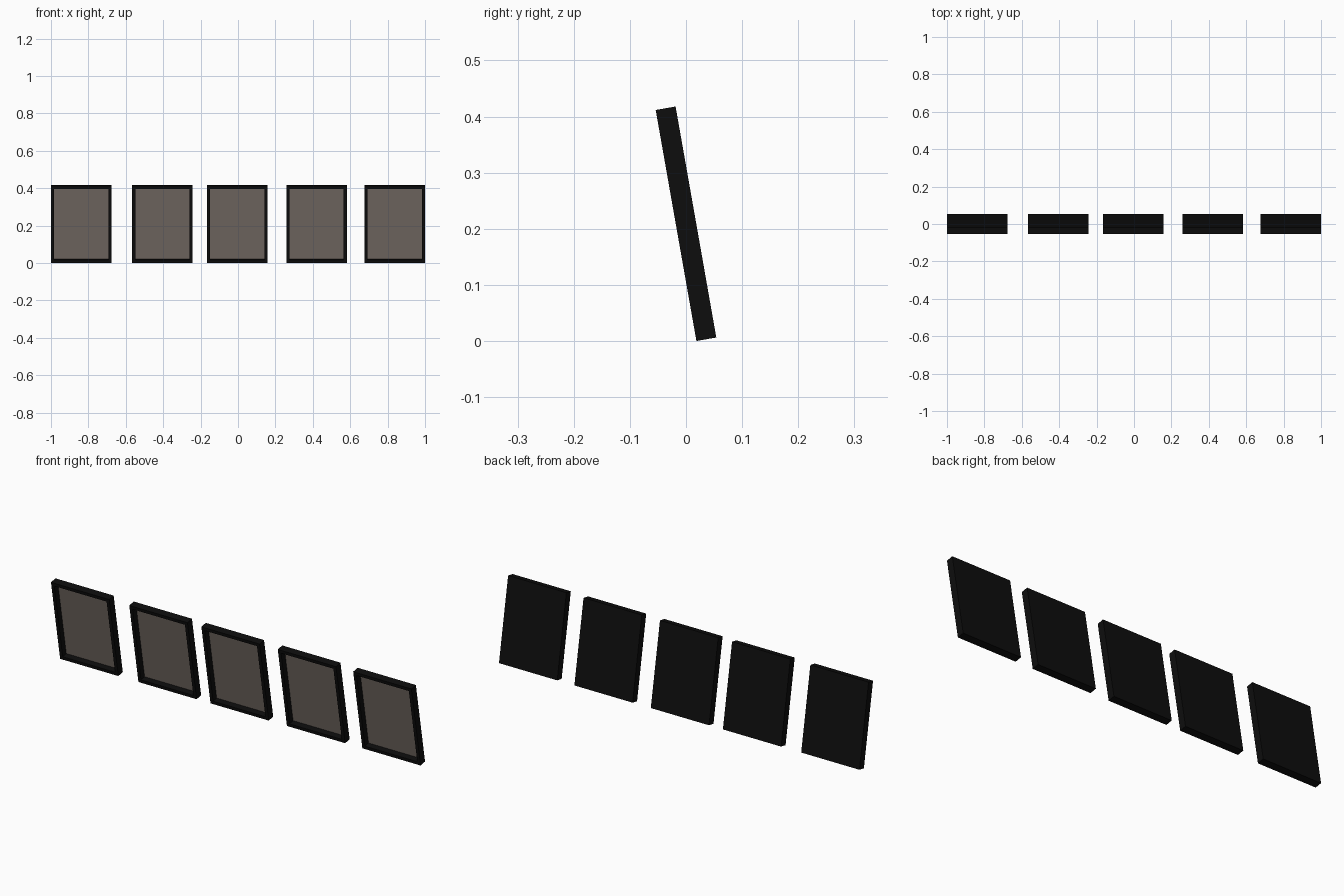
import bpy, bmesh, math
from mathutils import Matrix, Vector

if "Cube" in bpy.data.objects:
    bpy.data.objects.remove(bpy.data.objects["Cube"])

WIDTH, HEIGHT, DEPTH = 0.323, 0.418, 0.036
BORDER, RECESS = 0.023, 0.029
TILT = math.radians(10)


def material(name, color):
    m = bpy.data.materials.new(name)
    m.diffuse_color = (*color, 1.0)
    m.use_nodes = True
    m.node_tree.nodes["Principled BSDF"].inputs["Base Color"].default_value = m.diffuse_color
    return m


black = material("black frame", (0.004, 0.004, 0.004))
grey = material("warm grey panel", (0.175, 0.148, 0.128))


def leaning_frame(index, x):
    """Box with a recessed panel in its front face, leaning forward."""
    bm = bmesh.new()
    bmesh.ops.create_cube(bm, size=1.0)
    bmesh.ops.scale(bm, vec=(WIDTH, DEPTH, HEIGHT), verts=bm.verts)
    bm.normal_update()
    front = min(bm.faces, key=lambda f: f.calc_center_median().y)
    # border, then sunken panel
    bmesh.ops.inset_region(bm, faces=[front], thickness=BORDER)
    bmesh.ops.inset_individual(bm, faces=[front], thickness=0.0, depth=0.0)
    bmesh.ops.translate(bm, verts=front.verts, vec=Vector((0, RECESS, 0)))
    front.material_index = 1
    # lean the top towards the front and stand it on the floor
    bmesh.ops.rotate(bm, verts=bm.verts, cent=(0, 0, 0),
                     matrix=Matrix.Rotation(TILT, 3, 'X'))
    lift = -min(v.co.z for v in bm.verts)
    mesh = bpy.data.meshes.new(f"picture_frame_{index}")
    bm.to_mesh(mesh)
    bm.free()
    mesh.materials.append(black)
    mesh.materials.append(grey)
    obj = bpy.data.objects.new(f"picture_frame_{index}", mesh)
    obj.location = (x, 0, lift)
    bpy.context.collection.objects.link(obj)


# row of five slightly uneven frames
for i, x in enumerate((-0.8385, -0.404, -0.004, 0.420, 0.8385), 1):
    leaning_frame(i, x)
